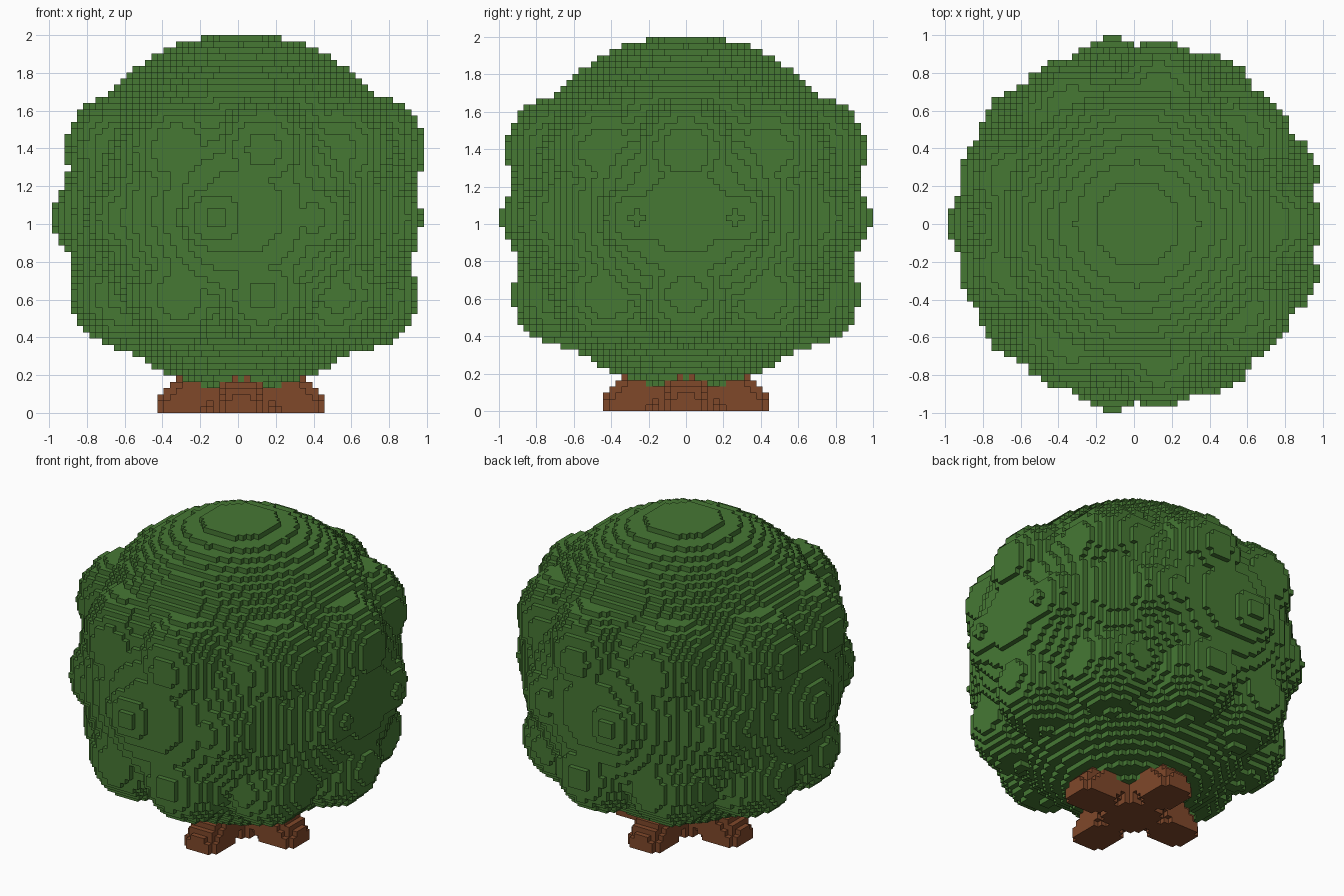
import bpy
import math

cube = bpy.data.objects.get("Cube")
if cube:
    bpy.data.objects.remove(cube, do_unlink=True)

V = 2.0 / 61.0            # voxel edge length
ORIGIN = (V / 2, 0.0, V / 2)  # centre of voxel (0, 0, 0)


def make_material(name, rgb):
    mat = bpy.data.materials.new(name)
    mat.use_nodes = True
    mat.diffuse_color = (*rgb, 1.0)
    bsdf = next(n for n in mat.node_tree.nodes if n.type == 'BSDF_PRINCIPLED')
    bsdf.inputs["Base Color"].default_value = (*rgb, 1.0)
    bsdf.inputs["Roughness"].default_value = 0.9
    return mat


def ball(cells, cx, cy, cz, r):
    """Fill every voxel whose centre is inside a ball (never below ground)."""
    for i in range(math.ceil(cx - r), math.floor(cx + r) + 1):
        for j in range(math.ceil(cy - r), math.floor(cy + r) + 1):
            rest = r * r - (i - cx) ** 2 - (j - cy) ** 2
            if rest < 0:
                continue
            h = math.sqrt(rest)
            for k in range(max(0, math.ceil(cz - h)), math.floor(cz + h) + 1):
                cells.add((i, j, k))


def voxel_object(name, cells, solid, mat):
    """Make a mesh from the voxel faces that do not touch another solid voxel."""
    index, verts, faces = {}, [], []
    for cell in sorted(cells):
        for a in range(3):
            u, w = (a + 1) % 3, (a + 2) % 3
            for s in (-1, 1):
                near = list(cell)
                near[a] += s
                if tuple(near) in solid:
                    continue
                quad = []
                for du, dw in ((0, 0), (1, 0), (1, 1), (0, 1)):
                    p = list(cell)
                    p[a] += s > 0
                    p[u] += du
                    p[w] += dw
                    p = tuple(p)
                    if p not in index:
                        index[p] = len(verts)
                        verts.append([(c - 0.5) * V + o for c, o in zip(p, ORIGIN)])
                    quad.append(index[p])
                faces.append(quad if s > 0 else quad[::-1])
    mesh = bpy.data.meshes.new(name)
    mesh.from_pydata(verts, [], faces)
    mesh.materials.append(mat)
    mesh.update()
    obj = bpy.data.objects.new(name, mesh)
    bpy.context.collection.objects.link(obj)
    return obj


# Canopy: one large ball with three staggered rings of nine leaf clumps
canopy = set()
ball(canopy, 0, 0, 32, 28.8)
# (height, ring radius, clump radius, first angle), in voxels and degrees
for cz, ring, r, start in ((42, 20.7, 9.05, 0), (31, 23, 7.5, 20), (18.5, 20, 8.6, 0)):
    for n in range(9):
        t = math.radians(start + 40 * n)
        ball(canopy, ring * math.cos(t), ring * math.sin(t), cz, r)

# Trunk: short round stem
trunk = set()
for i in range(-5, 6):
    for j in range(-5, 6):
        if i * i + j * j <= 26:
            trunk.update((i, j, k) for k in range(6))

# Roots: four thick legs sloping from the stem down to the ground
STEPS = 12
for dx, dy in ((1, 0), (-1, 0), (0, 1), (0, -1)):
    for n in range(STEPS + 1):
        f = n / STEPS
        out, height = 3.5 + 6.3 * f, 6.0 - 5.5 * f
        ball(trunk, dx * out, dy * out, height, 4.0)
trunk = {c for c in trunk if c[2] <= 7} - canopy

solid = canopy | trunk
voxel_object("canopy", canopy, solid, make_material("leaf green", (0.061, 0.188, 0.034)))
voxel_object("trunk_and_roots", trunk, solid, make_material("bark brown", (0.216, 0.065, 0.023)))
